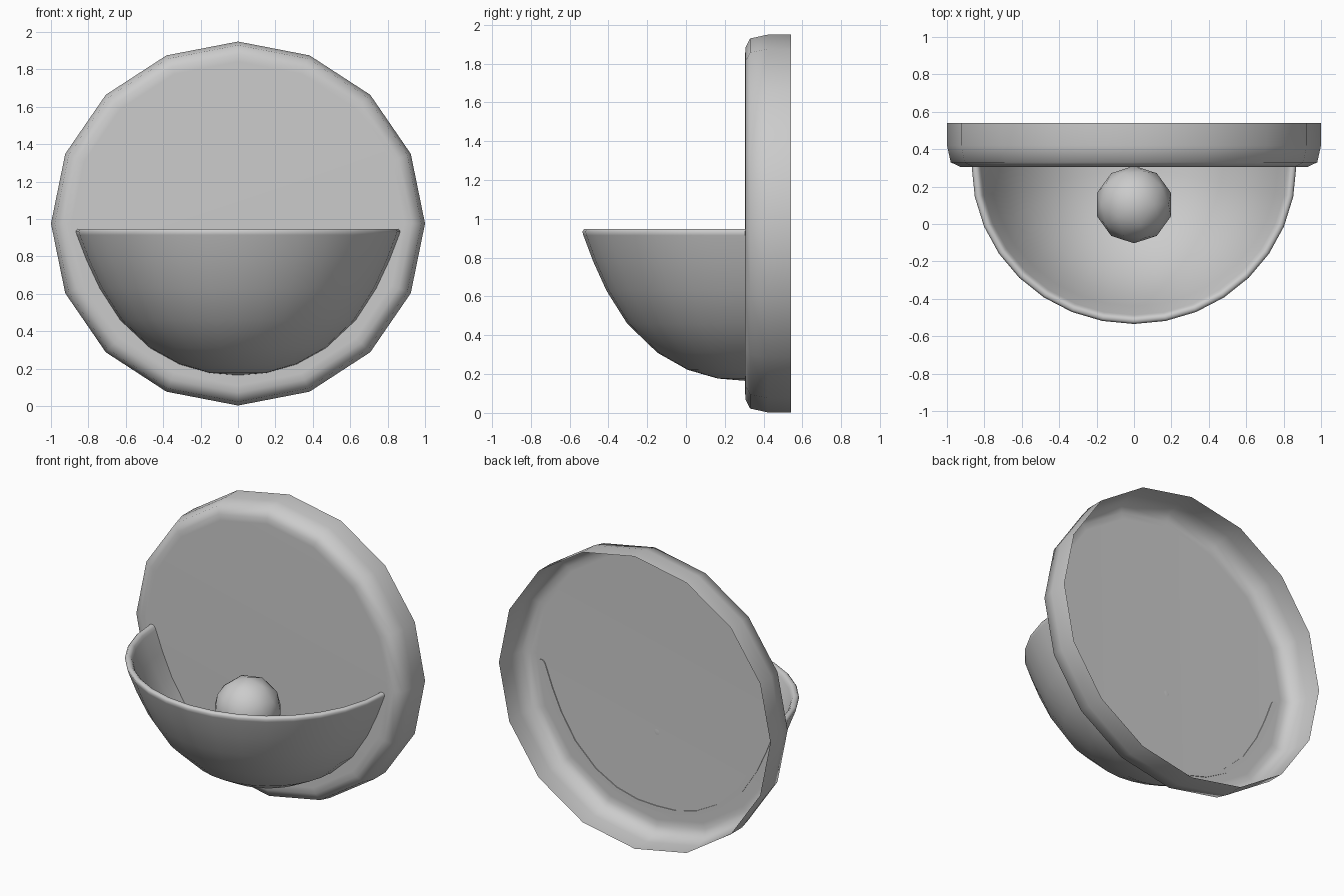
import bpy
import bmesh
from math import pi, cos, sin, radians
from mathutils import Matrix, Vector

cube = bpy.data.objects.get("Cube")
if cube:
    bpy.data.objects.remove(cube, do_unlink=True)

GREY = (0.6, 0.6, 0.6, 1.0)
mat = bpy.data.materials.new("plain grey")
mat.use_nodes = True
mat.diffuse_color = GREY
mat.node_tree.nodes["Principled BSDF"].inputs["Base Color"].default_value = GREY


def finish(bm, name, sharp_angle):
    """Turn a bmesh into a smooth shaded object with sharp creases."""
    mesh = bpy.data.meshes.new(name)
    bm.to_mesh(mesh)
    bm.free()
    mesh.materials.append(mat)
    mesh.shade_smooth()
    mesh.set_sharp_from_angle(angle=radians(sharp_angle))
    obj = bpy.data.objects.new(name, mesh)
    bpy.context.collection.objects.link(obj)
    return obj


def sweep(bm, profile, steps, arc):
    """Revolve (radius, height) points about z, returning the vertex rows."""
    rows = []
    for i in range(steps + 1):
        a = arc * i / steps
        rows.append([bm.verts.new((r * cos(a), r * sin(a), h)) for r, h in profile])
    for a, b in zip(rows, rows[1:]):
        for j in range(len(profile) - 1):
            bm.faces.new((a[j], b[j], b[j + 1], a[j + 1]))
    return rows


# Wall plate: a shallow faceted dish, open at the back
bm = bmesh.new()
plate_profile = [(1.0, -0.54), (1.0, -0.42), (0.98, -0.33), (0.93, -0.306),
                 (0.89, -0.305), (0.0, -0.305)]
sweep(bm, plate_profile, 16, 2 * pi)
bmesh.ops.remove_doubles(bm, verts=bm.verts, dist=0.0005)
bmesh.ops.transform(bm, verts=bm.verts, matrix=(
    Matrix.Translation((0, 0, 0.976)) @ Matrix.Diagonal((1, 1, 0.973, 1))
    @ Matrix.Rotation(pi / 2, 4, 'X')))
bmesh.ops.recalc_face_normals(bm, faces=bm.faces)
front = min(bm.faces, key=lambda f: f.calc_center_median().y)
if front.normal.y > 0:
    bmesh.ops.reverse_faces(bm, faces=bm.faces)
finish(bm, "wall_plate", 80)

# Half bowl shade: a thick wall with a rounded rim
outer = [(0.0, 0.165), (0.15, 0.177), (0.31, 0.222), (0.47, 0.31),
         (0.63, 0.46), (0.74, 0.63), (0.81, 0.78), (0.862, 0.915)]
rim = [(0.868, 0.935), (0.858, 0.947), (0.84, 0.948), (0.828, 0.937)]
inner = [(r * 0.95, h + 0.035 * (1 - r)) for r, h in reversed(outer)]
bm = bmesh.new()
rows = sweep(bm, outer + rim + inner, 16, -pi)
for end in (rows[0], rows[-1]):
    bm.faces.new(end)
bmesh.ops.remove_doubles(bm, verts=bm.verts, dist=0.0005)
bmesh.ops.scale(bm, vec=Vector((1, 0.973, 1)), verts=bm.verts)
bmesh.ops.translate(bm, vec=Vector((0, 0.31, 0)), verts=bm.verts)
bmesh.ops.recalc_face_normals(bm, faces=bm.faces)
finish(bm, "bowl_shade", 60)

# Round bulb resting against the plate
bm = bmesh.new()
bmesh.ops.create_icosphere(bm, subdivisions=2, radius=0.207,
                           matrix=Matrix.Translation((0, 0.104, 0.69)))
finish(bm, "bulb", 60)
